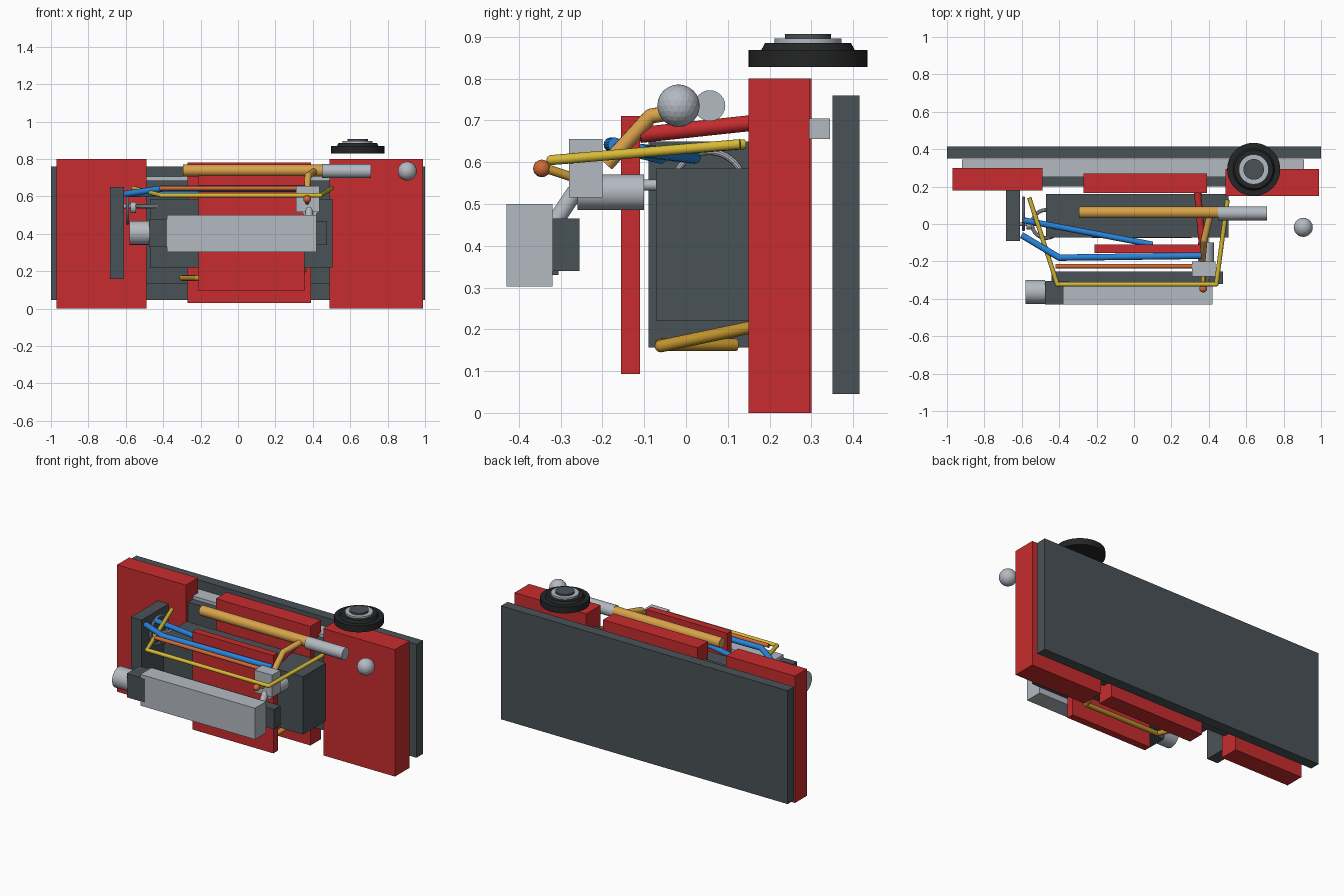
import bpy, math
from mathutils import Vector

if "Cube" in bpy.data.objects:
    bpy.data.objects.remove(bpy.data.objects["Cube"])


def material(name, r, g, b):
    lin = [(c / 255 / 12.92 if c < 10 else ((c / 255 + 0.055) / 1.055) ** 2.4) for c in (r, g, b)]
    m = bpy.data.materials.new(name)
    m.diffuse_color = (*lin, 1)
    m.use_nodes = True
    m.node_tree.nodes["Principled BSDF"].inputs["Base Color"].default_value = m.diffuse_color
    return m


RED = material("red", 200, 44, 46)
SLATE = material("dark_slate", 74, 82, 86)
GREY = material("light_grey", 180, 186, 194)
BLACK = material("black", 36, 37, 38)
TAN = material("tan", 216, 162, 74)
YELLOW = material("yellow", 214, 186, 54)
BLUE = material("blue", 40, 132, 220)
ORANGE = material("orange", 208, 106, 54)
GOLD = material("gold", 190, 145, 45)


def finish(name, mat, smooth=False):
    o = bpy.context.object
    o.name = name
    o.data.materials.append(mat)
    if smooth:
        bpy.ops.object.shade_smooth_by_angle(angle=math.radians(35))
    return o


def box(name, mat, x, y, z):
    c = [(a + b) / 2 for a, b in (x, y, z)]
    bpy.ops.mesh.primitive_cube_add(size=1, location=c)
    o = finish(name, mat)
    o.scale = [b - a for a, b in (x, y, z)]
    return o


def rod(name, mat, a, b, r, r2=None, sides=24):
    a, b = Vector(a), Vector(b)
    bpy.ops.mesh.primitive_cone_add(vertices=sides, radius1=r, radius2=r if r2 is None else r2,
                                    depth=(b - a).length, location=(a + b) / 2,
                                    rotation=(b - a).to_track_quat('Z', 'Y').to_euler())
    return finish(name, mat, True)


def ball(name, mat, c, r, smooth=True, sub=3):
    bpy.ops.mesh.primitive_ico_sphere_add(subdivisions=sub, radius=r, location=c)
    return finish(name, mat, smooth)


def pipe(name, mat, pts, r):
    for i in range(len(pts) - 1):
        rod(f"{name}_{i + 1}", mat, pts[i], pts[i + 1], r, sides=16)
    for i, p in enumerate(pts[1:-1]):
        ball(f"{name}_elbow_{i + 1}", mat, p, r)


def ring(name, mat, c, major, minor, rot):
    bpy.ops.mesh.primitive_torus_add(location=c, rotation=rot, major_radius=major,
                                     minor_radius=minor, major_segments=40, minor_segments=10)
    return finish(name, mat, True)


# Backing wall and red panels
box("back_panel", SLATE, (-1, 1), (0.35, 0.415), (0.045, 0.76))
box("mounting_rail", GREY, (-0.92, 0.91), (0.25, 0.345), (0.655, 0.705))
box("left_panel", RED, (-0.97, -0.49), (0.18, 0.30), (0, 0.8))
box("right_panel", RED, (0.49, 0.99), (0.15, 0.295), (0, 0.8))
box("centre_panel", RED, (-0.27, 0.39), (0.165, 0.27), (0.03, 0.78))
box("front_panel", RED, (-0.21, 0.355), (-0.155, -0.11), (0.093, 0.71))

# Dark housings
box("rear_housing", SLATE, (-0.49, 0.49), (0.20, 0.25), (0.13, 0.685))
box("main_housing", SLATE, (-0.47, 0.505), (-0.072, 0.16), (0.22, 0.585))
box("side_housing", SLATE, (-0.685, -0.61), (-0.09, 0.18), (0.157, 0.65))

# Front motor bar
box("motor_bar", GREY, (-0.38, 0.42), (-0.43, -0.32), (0.303, 0.50))
box("motor_bar_back", SLATE, (-0.44, 0.475), (-0.32, -0.255), (0.34, 0.465))
box("motor_cap", SLATE, (-0.475, -0.348), (-0.43, -0.305), (0.33, 0.48))
rod("motor_end", GREY, (-0.58, -0.363, 0.405), (-0.475, -0.363, 0.405), 0.064, sides=32)

# Horizontal wheel on the right panel
for n, m, z0, z1, r0, r1 in (("tyre", BLACK, 0.828, 0.868, 0.142, 0.142),
                             ("tyre_step", BLACK, 0.868, 0.885, 0.112, 0.103),
                             ("wheel_rim", GREY, 0.885, 0.896, 0.08, 0.08),
                             ("wheel_hub", SLATE, 0.896, 0.907, 0.055, 0.055)):
    rod(n, m, (0.64, 0.292, z0), (0.64, 0.292, z1), r0, r1, 48)

# Knob, lever and branch pipe
ball("knob", GREY, (0.905, -0.018, 0.735), 0.051, False)
rod("lever", TAN, (-0.295, 0.062, 0.738), (0.45, 0.062, 0.738), 0.031)
rod("lever_grip", GREY, (0.45, 0.057, 0.735), (0.71, 0.057, 0.735), 0.037)
pipe("branch_pipe", TAN, [(0.41, 0.06, 0.735), (0.375, -0.085, 0.71), (0.365, -0.19, 0.595)], 0.018)
rod("red_strut", RED, (0.34, 0.17, 0.695), (0.365, -0.11, 0.665), 0.019)

# Valve block with cylinder
box("valve_block", GREY, (0.31, 0.435), (-0.28, -0.2), (0.515, 0.655))
rod("valve_cylinder", GREY, (0.385, -0.26, 0.528), (0.385, -0.1, 0.528), 0.043)
rod("valve_tip", GREY, (0.385, -0.1, 0.545), (0.385, -0.065, 0.545), 0.013)
rod("valve_stem", GREY, (0.38, -0.265, 0.53), (0.38, -0.325, 0.44), 0.02)
ball("orange_ball", ORANGE, (0.37, -0.345, 0.585), 0.021)
rod("ball_stem", GOLD, (0.37, -0.335, 0.585), (0.37, -0.275, 0.565), 0.011)

# Hoses
pipe("blue_hose_front", BLUE, [(-0.6, -0.06, 0.613), (-0.4, -0.18, 0.642), (0.36, -0.17, 0.642)], 0.017)
pipe("blue_hose_back", BLUE, [(-0.59, 0.02, 0.612), (0.1, -0.11, 0.628)], 0.016)
rod("orange_rod", ORANGE, (-0.42, -0.226, 0.643), (0.312, -0.226, 0.643), 0.012)
pipe("yellow_hose", YELLOW, [(-0.56, 0.14, 0.643), (-0.41, -0.322, 0.605),
                             (0.44, -0.322, 0.605), (0.5, 0.13, 0.643)], 0.012)
pipe("lower_pipe", GOLD, [(-0.3, 0.12, 0.163), (-0.22, -0.06, 0.163),
                          (0.3, -0.06, 0.16), (0.35, 0.165, 0.207)], 0.015)

# Side rings with spindle
ring("upright_ring", GREY, (-0.59, 0.055, 0.54), 0.085, 0.008, (0, math.pi / 2, 0))
ring("flat_ring", GREY, (-0.47, 0.0, 0.547), 0.075, 0.01, (0, 0, 0))
rod("spindle", GREY, (-0.61, 0.0, 0.547), (-0.45, 0.0, 0.547), 0.012)
rod("spindle_disc", GREY, (-0.575, 0.0, 0.54), (-0.545, 0.0, 0.54), 0.03)
